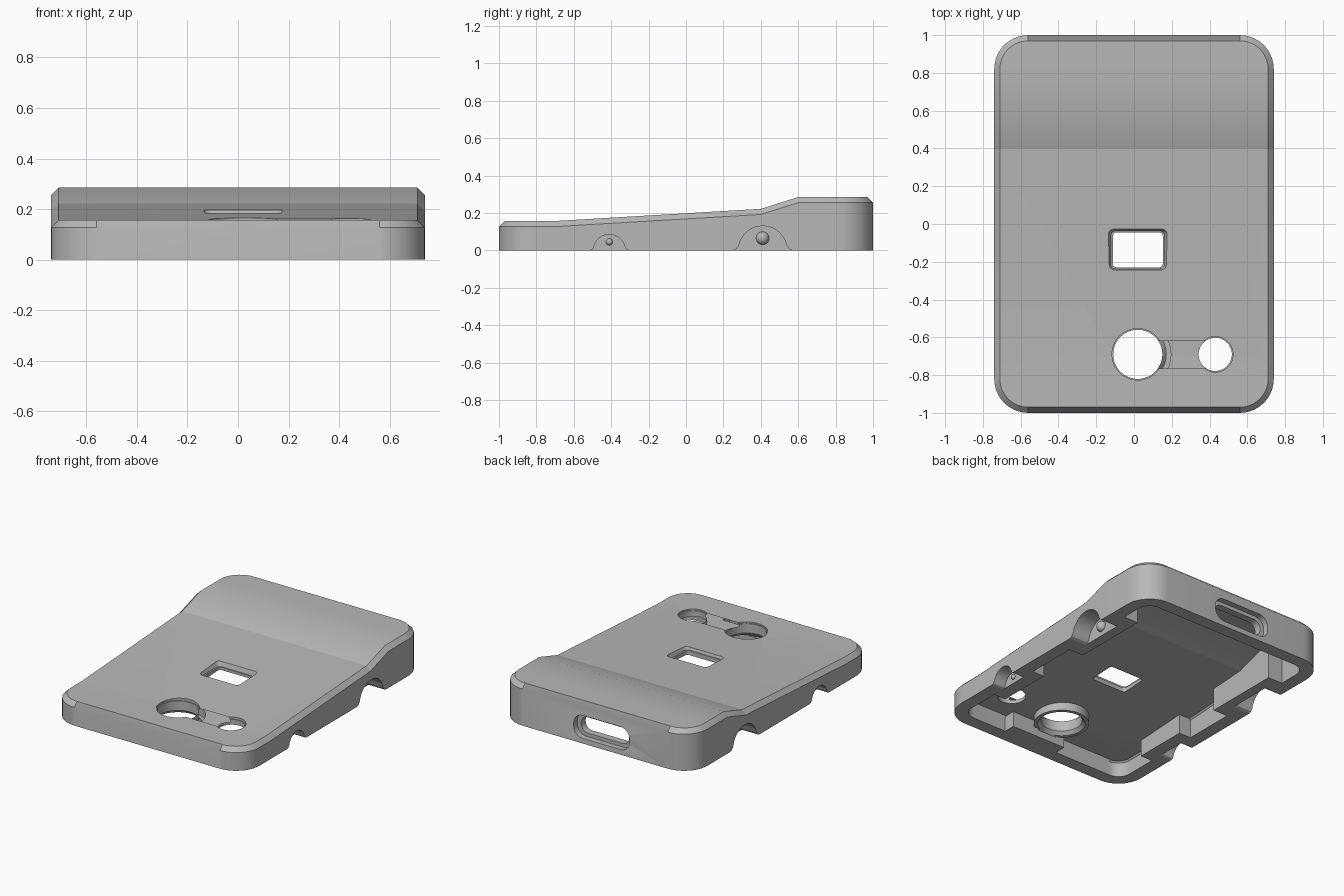
import bpy, bmesh, math
from mathutils import Matrix, Vector

cube = bpy.data.objects.get("Cube")
if cube:
    bpy.data.objects.remove(cube, do_unlink=True)

HX, HY, RADIUS = 0.74, 1.0, 0.18
BREAKS = [(-1.0, 0.157), (-0.7, 0.157), (0.4, 0.222), (0.6, 0.285), (1.0, 0.285)]

grey = bpy.data.materials.new("matte grey")
grey.use_nodes = True
grey.diffuse_color = (0.48, 0.48, 0.48, 1)
grey.node_tree.nodes["Principled BSDF"].inputs["Base Color"].default_value = grey.diffuse_color


def height(y):
    """Height of the sloping top at y."""
    for (y0, z0), (y1, z1) in zip(BREAKS, BREAKS[1:]):
        if y <= y1:
            return z0 + (z1 - z0) * max(0, y - y0) / (y1 - y0)
    return BREAKS[-1][1]


def make_object(name, bm):
    bmesh.ops.recalc_face_normals(bm, faces=bm.faces)
    mesh = bpy.data.meshes.new(name)
    bm.to_mesh(mesh)
    bm.free()
    mesh.materials.append(grey)
    obj = bpy.data.objects.new(name, mesh)
    bpy.context.collection.objects.link(obj)
    return obj


def half_outline(inset):
    """Right half of the rounded rectangle, front to back."""
    hx, hy, r = HX - inset, HY - inset, RADIUS - inset
    arc = [math.radians(9 * i) for i in range(11)]
    front = [(hx - r + r * math.sin(a), -hy + r - r * math.cos(a)) for a in arc]
    sides = [(hx, y) for y, _ in BREAKS[1:-1]]
    return front + sides + [(x, -y) for x, y in reversed(front)]


def sloped_block(name, inset, chamfer, drop, base):
    """Rounded block with a top that follows the slope."""
    bm = bmesh.new()
    sections = []
    for (xo, yo), (xi, yi) in zip(half_outline(inset), half_outline(inset + chamfer)):
        zt = height(yi) - drop
        side = [(xo, yo, base), (xo, yo, zt - chamfer), (xi, yi, zt)]
        pts = side + [(-x, y, z) for x, y, z in reversed(side)]
        sections.append([bm.verts.new(p) for p in pts])
    for a, b in zip(sections, sections[1:]):
        for i in range(6):
            j = (i + 1) % 6
            bm.faces.new((a[i], a[j], b[j], b[i]))
    bm.faces.new(sections[0])
    bm.faces.new(sections[-1])
    return make_object(name, bm)


def prism(name, outline, start, end, axis="z", end_scale=1.0):
    """Extrude an outline along an axis, with an optional taper."""
    place = {"x": lambda u, v, w: (w, u, v), "y": lambda u, v, w: (u, w, v),
             "z": lambda u, v, w: (u, v, w)}[axis]
    n = len(outline)
    cu, cv = sum(p[0] for p in outline) / n, sum(p[1] for p in outline) / n
    bm = bmesh.new()
    a = [bm.verts.new(place(u, v, start)) for u, v in outline]
    b = [bm.verts.new(place(cu + (u - cu) * end_scale, cv + (v - cv) * end_scale, end))
         for u, v in outline]
    bm.faces.new(a)
    bm.faces.new(b)
    for i in range(n):
        j = (i + 1) % n
        bm.faces.new((a[i], a[j], b[j], b[i]))
    return make_object(name, bm)


def circle(x, y, r, n=64):
    return [(x + r * math.cos(math.tau * i / n), y + r * math.sin(math.tau * i / n))
            for i in range(n)]


def rounded(cx, cy, w, h, r, n=6):
    pts = []
    for k, (sx, sy) in enumerate([(1, 1), (-1, 1), (-1, -1), (1, -1)]):
        for i in range(n + 1):
            a = math.pi / 2 * (k + i / n)
            pts.append((cx + sx * (w / 2 - r) + r * math.cos(a),
                        cy + sy * (h / 2 - r) + r * math.sin(a)))
    return pts


def box(name, x0, x1, y0, y1, z0, z1):
    return prism(name, [(x0, y0), (x1, y0), (x1, y1), (x0, y1)], z0, z1)


def combine(target, tool, operation="DIFFERENCE"):
    tool.hide_render = True
    mod = target.modifiers.new("cut", "BOOLEAN")
    mod.operation, mod.solver, mod.object = operation, "EXACT", tool
    bpy.context.view_layer.objects.active = target
    bpy.ops.object.modifier_apply(modifier=mod.name)
    bpy.data.objects.remove(tool, do_unlink=True)


# Notches: y centre, radius, depth, bump height, bump radius, boss start, boss end, boss reach
NOTCHES = [(0.41, 0.13, 0.13, 0.065, 0.035, 0.14, 0.68, 0.20),
           (-0.41, 0.085, 0.09, 0.045, 0.018, -0.6, -0.22, 0.18)]

body = sloped_block("cover_shell", 0, 0.03, 0, 0)

# Hollow underside, keeping bosses behind the notches and at the front wall
cavity = sloped_block("cavity", 0.09, 0.01, 0.05, -0.1)
for y, r, depth, bz, br, y0, y1, reach in NOTCHES:
    for s in (-1, 1):
        combine(cavity, box("boss", *sorted((s * (HX - reach), s * 0.9)), y0, y1, -0.2, 0.5))
combine(cavity, box("front_boss", -0.12, 0.3, -1.1, -0.83, -0.2, 0.5))
combine(cavity, prism("collar", circle(0.02, -0.69, 0.175), 0.06, 0.5))
combine(body, cavity)

# Round openings, their lips and the channel between them
for x, r in ((0.02, 0.13), (0.43, 0.088)):
    combine(body, prism("hole", circle(x, -0.69, r), -0.1, 0.4))
    combine(body, prism("hole_lip", circle(x, -0.69, r + 0.006), 0.148, 0.4))
combine(body, prism("collar_flare", circle(0.02, -0.69, 0.16), 0.05, 0.085, end_scale=0.8))
combine(body, box("channel", 0.03, 0.42, -0.765, -0.62, 0.132, 0.4))

# Rectangular window with a sloping rim
combine(body, prism("window", rounded(0.02, -0.137, 0.265, 0.185, 0.02), -0.1, 0.4))
combine(body, prism("window_rim", rounded(0.02, -0.137, 0.285, 0.2, 0.025), 0.165, 0.205,
                    end_scale=1.12))

# Rear port with a wider outer recess
combine(body, prism("port", rounded(-0.05, 0.115, 0.37, 0.11, 0.05), 0.7, 1.1, "y"))
combine(body, prism("port_recess", rounded(-0.05, 0.115, 0.43, 0.16, 0.07), 0.96, 1.1, "y"))

# Bell-shaped side notches, each with a small round bump
for y, r, depth, bz, br, y0, y1, reach in NOTCHES:
    arc = [math.radians(12 + 6 * i) for i in range(27)]
    bell = [(y + r * math.cos(a), r * math.sin(a)) for a in arc]
    flare = [(1.22, -0.1), (1.22, 0), (1.08, 0.06)]
    bell = ([(y + r * u, r * v) for u, v in flare] + bell
            + [(y - r * u, r * v) for u, v in reversed(flare)])
    for s, side in ((1, "left"), (-1, "right")):
        combine(body, prism("notch", bell, s * (HX - depth), s * 0.9, "x"))
        bm = bmesh.new()
        bmesh.ops.create_uvsphere(bm, u_segments=24, v_segments=12, radius=br,
                                  matrix=Matrix.Translation((s * (HX - depth), y, bz)))
        place = "rear" if y > 0 else "front"
        make_object(f"{place}_{side}_bump", bm)

# Smooth shading with crisp edges, and a crease where the ramp begins
for obj in bpy.data.objects:
    obj.select_set(obj.type == "MESH" and grey.name in obj.data.materials)
bpy.context.view_layer.objects.active = body
bpy.ops.object.shade_smooth_by_angle(angle=math.radians(20))
for edge in body.data.edges:
    if all(abs(body.data.vertices[v].co.y - 0.4) < 0.001 for v in edge.vertices):
        edge.use_edge_sharp = True
